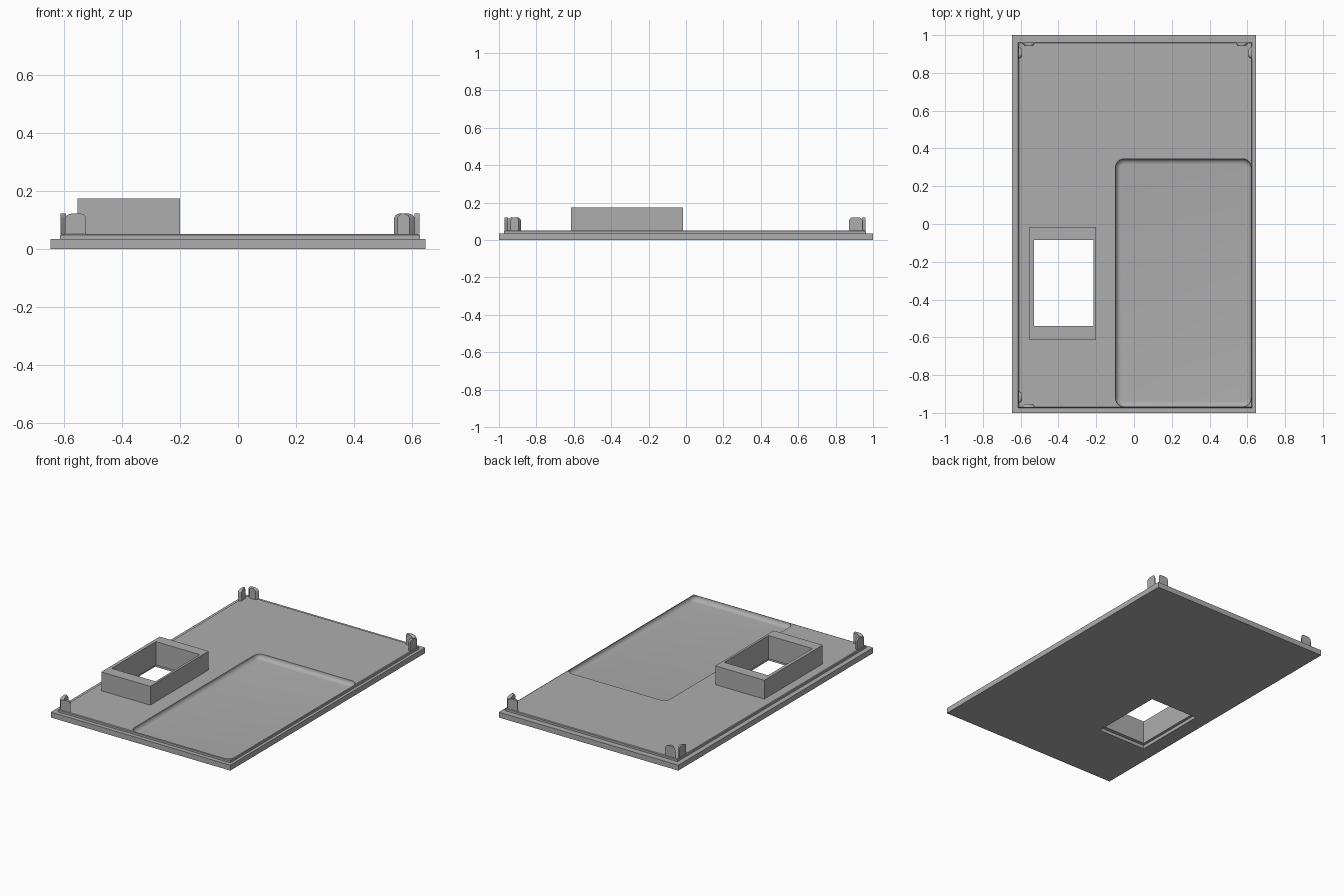
import bpy, bmesh
from mathutils import Vector

if "Cube" in bpy.data.objects:
    bpy.data.objects.remove(bpy.data.objects["Cube"], do_unlink=True)

grey = bpy.data.materials.new("plain grey")
grey.use_nodes = True
COLOUR = (0.42, 0.42, 0.42, 1)
grey.diffuse_color = COLOUR
grey.node_tree.nodes["Principled BSDF"].inputs["Base Color"].default_value = COLOUR


def finish(name, bm):
    bmesh.ops.recalc_face_normals(bm, faces=bm.faces)
    mesh = bpy.data.meshes.new(name)
    bm.to_mesh(mesh)
    bm.free()
    mesh.materials.append(grey)
    obj = bpy.data.objects.new(name, mesh)
    bpy.context.collection.objects.link(obj)
    return obj


def bevel(bm, test, radius, segments):
    edges = [e for e in bm.edges if test(*(v.co for v in e.verts))]
    bmesh.ops.bevel(bm, geom=edges, offset=radius, segments=segments,
                    profile=0.5, affect='EDGES')


def box(name, x, y, z, corner=0, floor=0, lip=0):
    """Box from ranges; optionally rounds upright, bottom and top edges."""
    bm = bmesh.new()
    bmesh.ops.create_cube(bm, size=1)
    for v in bm.verts:
        v.co = Vector([r[0] if c < 0 else r[1] for c, r in zip(v.co, (x, y, z))])
    if corner:
        bevel(bm, lambda a, b: abs(a.z - b.z) > 1e-4, corner, 6)
    if floor:
        bevel(bm, lambda a, b: max(a.z, b.z) < z[0] + 1e-4, floor, 6)
    if lip:
        bevel(bm, lambda a, b: min(a.z, b.z) > z[1] - 1e-4, lip, 1)
    return finish(name, bm)


def select_only(obj):
    bpy.ops.object.select_all(action='DESELECT')
    obj.select_set(True)
    bpy.context.view_layer.objects.active = obj


def cut(targets, cutter):
    for obj in targets:
        mod = obj.modifiers.new("cut", 'BOOLEAN')
        mod.operation, mod.solver, mod.object = 'DIFFERENCE', 'EXACT', cutter
        select_only(obj)
        bpy.ops.object.modifier_apply(modifier=mod.name)
    bpy.data.objects.remove(cutter, do_unlink=True)


# Cover plate, raised panel and window frame
plate = box("cover_plate", (-0.645, 0.645), (-1, 1), (0, 0.035))
panel = box("raised_panel", (-0.613, 0.626), (-0.973, 0.962), (0.035, 0.052), lip=0.004)
frame = box("window_frame", (-0.552, -0.2), (-0.615, -0.015), (0.052, 0.174))

# Shallow tray with a filleted floor
cut([plate, panel], box("tray_cutter", (-0.098, 0.621), (-0.968, 0.345),
                        (0.022, 0.2), corner=0.045, floor=0.028))
# Through window, with a wider rebate on the underside
cut([plate, panel, frame], box("window_cutter", (-0.53, -0.215), (-0.54, -0.085), (-0.1, 0.3)))
cut([plate], box("rebate_cutter", (-0.548, -0.2), (-0.562, -0.068), (-0.1, 0.022)))


def clip_tab(name, corner, sx, sy, swap):
    """Mitred upright tab with rounded top, running inward from a corner."""
    outline = [(0.016, 0), (0.088, 0), (0.076, 0.018), (0.034, 0.018)]
    bm = bmesh.new()
    rings = []
    for z in (0.052, 0.122):
        ring = []
        for along, across in outline:
            dx, dy = (across, along) if swap else (along, across)
            ring.append(bm.verts.new((corner[0] - sx * dx, corner[1] - sy * dy, z)))
        rings.append(ring)
    low, high = rings
    bm.faces.new(low)
    bm.faces.new(high)
    for i in range(4):
        j = (i + 1) % 4
        bm.faces.new((low[i], low[j], high[j], high[i]))
    # Round the two top ends of the tab
    ends = [bm.edges.get((high[1], high[2])), bm.edges.get((high[3], high[0]))]
    bmesh.ops.bevel(bm, geom=ends, offset=0.018, segments=5, profile=0.5, affect='EDGES')
    return finish(name, bm)


# Pairs of tabs at three corners; the tray takes the fourth
parts = [plate, panel, frame]
for label, sx, sy in (("back_left", 1, 1), ("back_right", -1, 1), ("front_right", -1, -1)):
    corner = (0.625 if sx > 0 else -0.611, 0.96 if sy > 0 else -0.971)
    for side, swap in (("cross", False), ("long", True)):
        parts.append(clip_tab(f"{label}_{side}_tab", corner, sx, sy, swap))

for obj in parts:
    select_only(obj)
    bpy.ops.object.shade_smooth_by_angle(angle=0.6)
